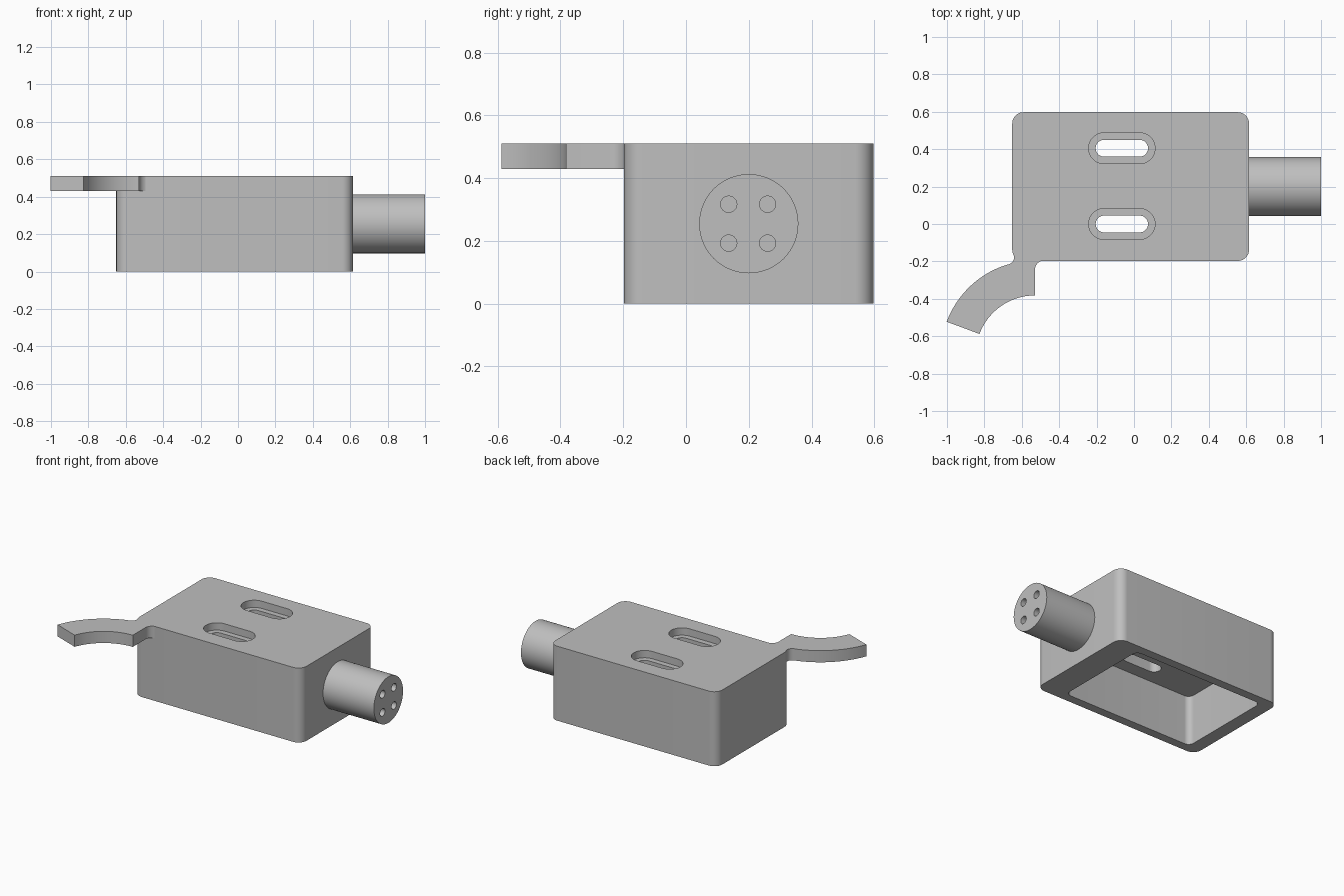
import bpy, bmesh, math
from mathutils import Matrix, Vector

cube = bpy.data.objects.get("Cube")
if cube:
    bpy.data.objects.remove(cube, do_unlink=True)

grey = bpy.data.materials.new("plain grey")
grey.use_nodes = True
colour = (0.52, 0.52, 0.52, 1)
grey.diffuse_color = colour
grey.node_tree.nodes["Principled BSDF"].inputs["Base Color"].default_value = colour


def arc(cx, cy, r, start, end, steps=12):
    angles = [math.radians(start + (end - start) * i / steps) for i in range(steps + 1)]
    return [(cx + r * math.cos(a), cy + r * math.sin(a)) for a in angles]


def rounded_rect(cx, cy, length, width, r):
    """Outline of a rectangle with round corners; slots use r = width / 2."""
    dx, dy = length / 2 - r, width / 2 - r
    corners = [(1, 1), (-1, 1), (-1, -1), (1, -1)]
    points = []
    for i, (sx, sy) in enumerate(corners):
        points += arc(cx + sx * dx, cy + sy * dy, r, 90 * i, 90 * i + 90)
    return points


def prism(name, outline, z0, z1):
    """Solid made by raising a flat outline from z0 to z1."""
    bm = bmesh.new()
    face = bm.faces.new([bm.verts.new((x, y, z0)) for x, y in outline])
    top = bmesh.ops.extrude_face_region(bm, geom=[face])["geom"]
    verts = [v for v in top if isinstance(v, bmesh.types.BMVert)]
    bmesh.ops.translate(bm, verts=verts, vec=(0, 0, z1 - z0))
    bmesh.ops.remove_doubles(bm, verts=bm.verts, dist=1e-5)
    bmesh.ops.recalc_face_normals(bm, faces=bm.faces)
    mesh = bpy.data.meshes.new(name)
    bm.to_mesh(mesh)
    bm.free()
    mesh.materials.append(grey)
    obj = bpy.data.objects.new(name, mesh)
    bpy.context.collection.objects.link(obj)
    return obj


def rod_x(name, y, z, r, x0, x1, steps):
    """Round rod lying along x."""
    obj = prism(name, arc(0, 0, r, 0, 360, steps)[:-1], x0, x1)
    obj.data.transform(Matrix.Translation((0, y, z)) @ Matrix.Rotation(math.pi / 2, 4, "Y"))
    return obj


def activate(obj):
    bpy.ops.object.select_all(action="DESELECT")
    obj.select_set(True)
    bpy.context.view_layer.objects.active = obj


def cut(target, cutter, keep=False):
    mod = target.modifiers.new("cut", "BOOLEAN")
    mod.operation = "DIFFERENCE"
    mod.solver = "EXACT"
    mod.object = cutter
    activate(target)
    bpy.ops.object.modifier_apply(modifier=mod.name)
    if not keep:
        bpy.data.objects.remove(cutter, do_unlink=True)


TOP = 0.51
MID_Y = 0.2
SLOT_X = -0.065

# Housing block
housing = prism("housing", rounded_rect(-0.018, MID_Y, 1.266, 0.795, 0.06), 0, TOP)

# Curved hook arm, filleted where it meets the housing corner
hub = (-0.53, -0.698)
outline = arc(*hub, 0.316, 90, 159.6, 24)
outline += arc(*hub, 0.503, 159.6, 108, 20)
outline += arc(-0.68, -0.178, 0.039, -75, 30, 8)
outline += [(-0.65, -0.13), (-0.48, -0.13)]
outline += arc(-0.48, -0.245, 0.05, 90, 180, 8)
arm = prism("hook_arm", outline, 0.43, TOP)
cut(arm, housing, keep=True)

# Open pocket underneath
cut(housing, prism("pocket_cutter", rounded_rect(SLOT_X, MID_Y, 0.99, 0.675, 0.04), -0.1, 0.34))

# Two stepped slots through the top
for y in (0, 0.405):
    cut(housing, prism("recess_cutter", rounded_rect(SLOT_X, y, 0.355, 0.165, 0.0825), TOP - 0.05, TOP + 0.1))
    cut(housing, prism("slot_cutter", rounded_rect(SLOT_X, y, 0.28, 0.09, 0.045), 0.3, TOP + 0.1))

# Round connector with four pin holes
connector = rod_x("connector", MID_Y, 0.255, 0.158, 0.61, 1.0, 64)
for dy in (-0.062, 0.062):
    for dz in (-0.062, 0.062):
        cut(connector, rod_x("pin_cutter", MID_Y - 0.002 + dy, 0.255 + dz, 0.026, 0.85, 1.1, 24))

for obj in (housing, arm, connector):
    activate(obj)
    bpy.ops.object.shade_smooth_by_angle(angle=math.radians(30))
